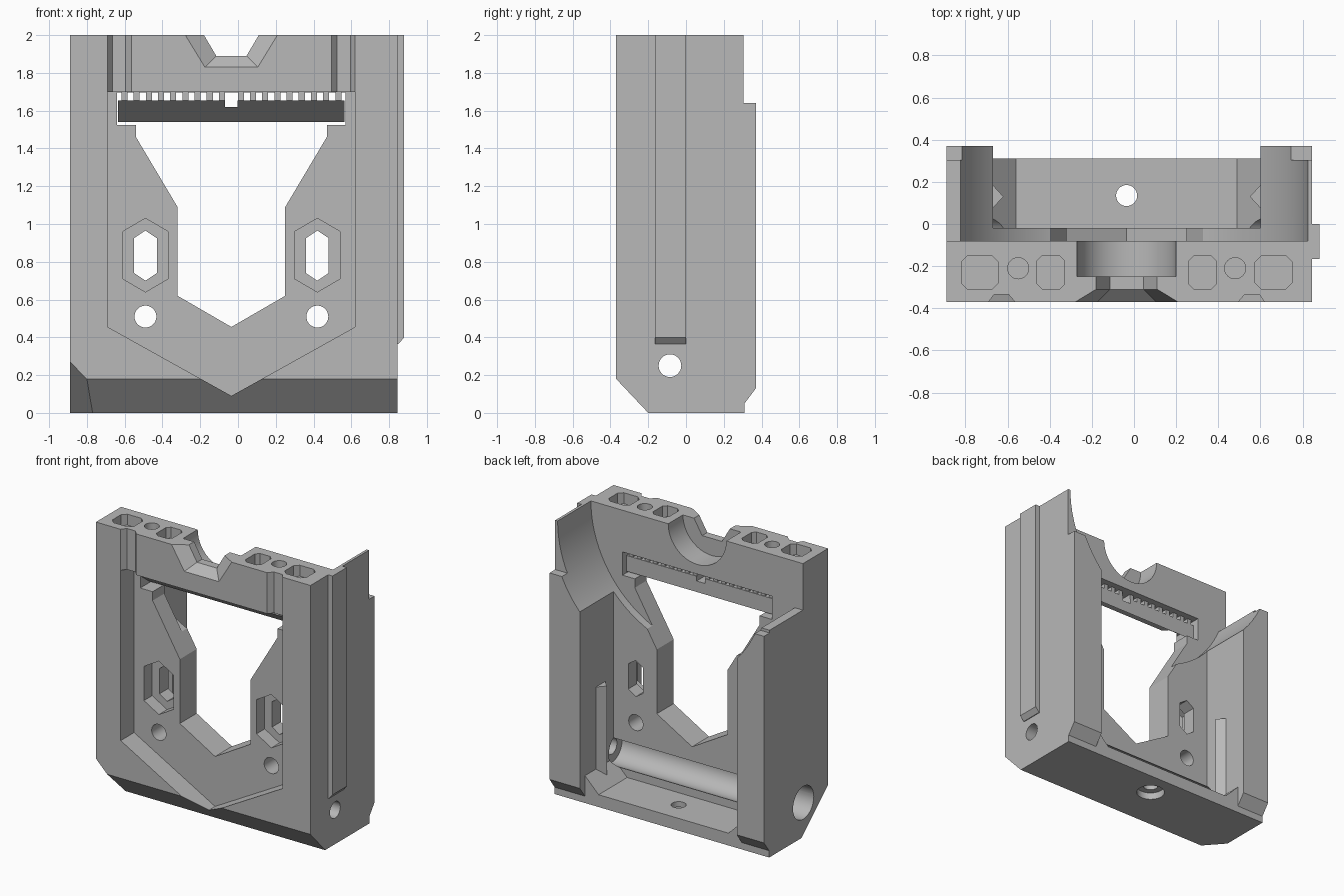
import bpy, bmesh, math
from mathutils import Vector

cube = bpy.data.objects.get("Cube")
if cube:
    bpy.data.objects.remove(cube)

CX = -0.035          # symmetry line of the inner features
grey = bpy.data.materials.new("plain grey")
grey.use_nodes = True
grey.diffuse_color = (0.48, 0.48, 0.48, 1)
grey.node_tree.nodes["Principled BSDF"].inputs["Base Color"].default_value = grey.diffuse_color


def place(axis, p, d):
    u, v = p
    return {"x": (d, u, v), "y": (u, d, v), "z": (u, v, d)}[axis]


def loft(name, axis, start, p0, end, p1):
    """Solid between two matching outlines at two depths along an axis."""
    bm = bmesh.new()
    a = [bm.verts.new(place(axis, p, start)) for p in p0]
    b = [bm.verts.new(place(axis, p, end)) for p in p1]
    bm.faces.new(a)
    bm.faces.new(b)
    for i in range(len(a)):
        j = (i + 1) % len(a)
        bm.faces.new((a[i], a[j], b[j], b[i]))
    bmesh.ops.recalc_face_normals(bm, faces=bm.faces)
    me = bpy.data.meshes.new(name)
    bm.to_mesh(me)
    bm.free()
    me.materials.append(grey)
    ob = bpy.data.objects.new(name, me)
    bpy.context.collection.objects.link(ob)
    return ob


def prism(name, axis, pts, start, end):
    return loft(name, axis, start, pts, end, pts)


def rect(u0, u1, v0, v1):
    return [(u0, v0), (u1, v0), (u1, v1), (u0, v1)]


def box(name, x0, x1, y0, y1, z0, z1):
    return prism(name, "z", rect(x0, x1, y0, y1), z0, z1)


def circle(u, v, r, n=32):
    return [(u + r * math.cos(math.tau * i / n), v + r * math.sin(math.tau * i / n)) for i in range(n)]


def octagon(u0, u1, v0, v1, c):
    return [(u0 + c, v0), (u1 - c, v0), (u1, v0 + c), (u1, v1 - c),
            (u1 - c, v1), (u0 + c, v1), (u0, v1 - c), (u0, v0 + c)]


def mirrored(half):
    """Close an outline given as (offset, height) by reflecting it about CX."""
    return [(CX - u, v) for u, v in half] + [(CX + u, v) for u, v in reversed(half) if u > 0]


def cut(target, cutter):
    cutter.hide_render = True
    mod = target.modifiers.new("cut", "BOOLEAN")
    mod.operation = "DIFFERENCE"
    mod.solver = "EXACT"
    mod.object = cutter
    bpy.context.view_layer.objects.active = target
    bpy.ops.object.modifier_apply(modifier=mod.name)
    bpy.data.objects.remove(cutter)


# Main housing from its side profile
side = [(-.37, .18), (-.2, 0), (.31, 0), (.31, .05), (.37, .13), (.37, 1.64),
        (.305, 1.64), (.305, 2), (-.37, 2)]
body = prism("housing", "x", side, -.89, .845)

# Sloped lower corner on one side
bm = bmesh.new()
bm.from_mesh(body.data)
res = bmesh.ops.bisect_plane(bm, geom=bm.verts[:] + bm.edges[:] + bm.faces[:],
                             plane_co=Vector((-.89, -.37, .27)), plane_no=Vector((-1, -.88, -1)),
                             clear_outer=True)
bmesh.ops.holes_fill(bm, edges=[e for e in res["geom_cut"] if isinstance(e, bmesh.types.BMEdge)])
bmesh.ops.recalc_face_normals(bm, faces=bm.faces)
bm.to_mesh(body.data)
bm.free()

# Rear cavity with chamfered floor edges, and the round bay above it
cavity = mirrored([(.635, 2.2), (.635, .2), (.525, .09)])
cut(body, prism("cavity", "y", cavity, -.02, .6))
cut(body, box("floor_end", -.67, .6, .31, .6, -.1, .5))
cut(body, prism("round_bay", "y", circle(CX, 2, .86, 96), -.08, .61))
cut(body, box("lowered_wall", -1, -.4, -.08, .62, 1.66, 2.3))

# Front recess, window and cross slot
cut(body, prism("recess", "y", mirrored([(.655, 1.7), (.655, .455), (0, .09)]), -.5, -.215))
window = mirrored([(.505, 1.6), (.505, 1.46), (.285, 1.09), (.285, .62), (0, .455)])
cut(body, prism("window", "y", window, -.4, .1))
cut(body, box("cross_slot", -.64, .57, -.45, .1, 1.525, 1.695))

# Mirrored front details: slots, holes, grooves
for s in (-1, 1):
    x = CX + s * .455
    for w, z0, z1, c, y1 in ((.12, .64, 1.03, .07, -.12), (.06, .70, .965, .04, .1)):
        hexa = [(x - w, z0 + c), (x, z0), (x + w, z0 + c), (x + w, z1 - c), (x, z1), (x - w, z1 - c)]
        cut(body, prism("slot", "y", hexa, -.4, y1))
    cut(body, prism("screw_hole", "y", circle(x, .51, .058), -.4, .1))
    g = [(CX + s * u, v) for u, v in ((.655, -.45), (.655, -.37), (.63, -.335), (.56, -.335), (.53, -.37), (.53, -.45))]
    cut(body, prism("groove", "z", g, 1.6, 2.2))

# Cross bore with a narrower exit, and the floor hole with counterbore
cut(body, prism("cross_bore", "x", circle(-.085, .25, .12, 48), -1.1, .66))
cut(body, prism("bore_exit", "x", circle(-.085, .25, .06), .5, 1.1))
cut(body, prism("floor_hole", "z", circle(CX, .135, .05), -.2, .3))
cut(body, prism("counterbore", "z", circle(CX, .135, .095), -.2, .05))

# Top notch: round seat behind a stepped funnel
cut(body, prism("round_seat", "y", circle(CX, 2, .235, 48), -.25, .1))
wide = mirrored([(.32, 2.1), (.26, 2), (.15, 1.82)])
narrow = mirrored([(.205, 2.1), (.145, 2), (.08, 1.89)])
cut(body, loft("funnel", "y", -.38, wide, -.31, narrow))
cut(body, prism("notch", "y", narrow, -.4, -.1))

# Pockets in the top edge
for s in (-1, 1):
    for a, b, c in ((.61, .785, .03), (.295, .425, .025)):
        u0, u1 = sorted((CX + s * a, CX + s * b))
        cut(body, prism("pocket", "z", octagon(u0, u1, -.31, -.15, c), 1.92, 2.2))
    cut(body, prism("round_pocket", "z", circle(CX + s * .515, -.21, .05), 1.9, 2.2))

# Slanted grille bar with a gap in the middle, and its teeth
bar = loft("grille_bar", "x", -.635, [(-.27, 1.655), (-.12, 1.54), (-.12, 1.655)],
           .565, [(-.27, 1.655), (-.12, 1.54), (-.12, 1.655)])
cut(bar, box("bar_gap", CX - .033, CX + .033, -.5, .2, 1.62, 1.8))
for s in (-1, 1):
    for i in range(9):
        x = CX + s * (.05 + .0645 * i)
        box("grille_tooth", x - .016, x + .016, -.26, -.125, 1.65, 1.7)

# Outer rail with a sloped lower end, and inner triangular ribs
rail = [(.84, .365), (.85, .365), (.88, .4), (.88, 2), (.84, 2)]
prism("outer_rail", "y", rail, -.165, 0)
for s in (-1, 1):
    tri = [(CX + s * .64, .07), (CX + s * .585, .13), (CX + s * .64, .19)]
    prism("inner_rib", "z", tri, .12, .8)

# Sharp edges with smooth bores
bpy.ops.object.select_all(action="DESELECT")
body.select_set(True)
bpy.context.view_layer.objects.active = body
bpy.ops.object.shade_smooth_by_angle(angle=math.radians(25))
